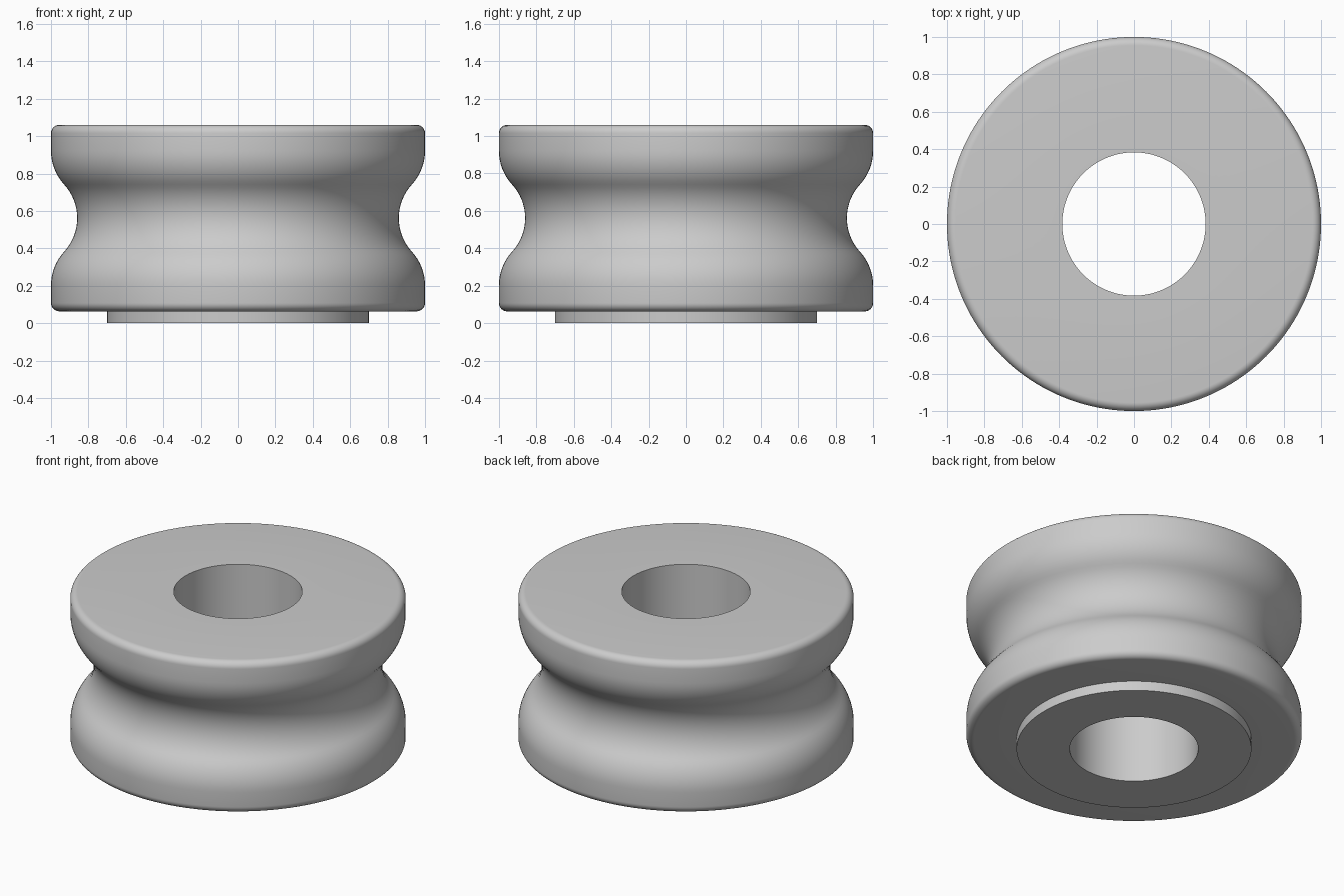
import bpy, bmesh, math

cube = bpy.data.objects.get("Cube")
if cube:
    bpy.data.objects.remove(cube, do_unlink=True)

SEGMENTS = 160
BORE, BOSS, RIM, NECK = 0.383, 0.70, 1.0, 0.86
BASE, TOP, FILLET = 0.063, 1.06, 0.045
HALF = 0.36                      # half height of the groove
MID = (BASE + TOP) / 2


def arc(r, z, radius, start, end, steps=8):
    """Points on an arc in the radius/height plane, angles in degrees."""
    angles = [math.radians(start + (end - start) * i / steps) for i in range(steps + 1)]
    return [(r + radius * math.cos(a), z + radius * math.sin(a)) for a in angles]


# Groove made of tangent arcs: convex shoulder, concave neck, convex shoulder
depth = RIM - NECK
bend = (HALF ** 2 + depth ** 2) / (4 * depth)
sweep = math.degrees(math.asin(HALF / 2 / bend))
profile = [(BORE, 0), (BOSS, 0), (BOSS, BASE)]
profile += arc(RIM - FILLET, BASE + FILLET, FILLET, -90, 0)
profile += arc(RIM - bend, MID - HALF, bend, 0, sweep)
profile += arc(NECK + bend, MID, bend, 180 + sweep, 180 - sweep, 16)[1:-1]
profile += arc(RIM - bend, MID + HALF, bend, -sweep, 0)
profile += arc(RIM - FILLET, TOP - FILLET, FILLET, 0, 90)
profile += [(BORE, TOP)]

# Grooved roller with bore and lower boss, turned around the vertical axis
bm = bmesh.new()
verts = [bm.verts.new((r, 0, z)) for r, z in profile]
edges = [bm.edges.new((a, b)) for a, b in zip(verts, verts[1:] + verts[:1])]
bmesh.ops.spin(bm, geom=verts + edges, cent=(0, 0, 0), axis=(0, 0, 1),
               angle=math.tau, steps=SEGMENTS, use_merge=True)
bmesh.ops.remove_doubles(bm, verts=bm.verts[:], dist=0.0001)
bmesh.ops.recalc_face_normals(bm, faces=bm.faces[:])
mesh = bpy.data.meshes.new("grooved_roller")
bm.to_mesh(mesh)
bm.free()
roller = bpy.data.objects.new("grooved_roller", mesh)
bpy.context.collection.objects.link(roller)

# Plain grey metal
grey = bpy.data.materials.new("plain_grey")
grey.use_nodes = True
colour = (0.6, 0.6, 0.6, 1)
grey.diffuse_color = colour
grey.node_tree.nodes["Principled BSDF"].inputs["Base Color"].default_value = colour
mesh.materials.append(grey)

bpy.ops.object.select_all(action="DESELECT")
roller.select_set(True)
bpy.context.view_layer.objects.active = roller
bpy.ops.object.shade_smooth_by_angle(angle=math.radians(30))
